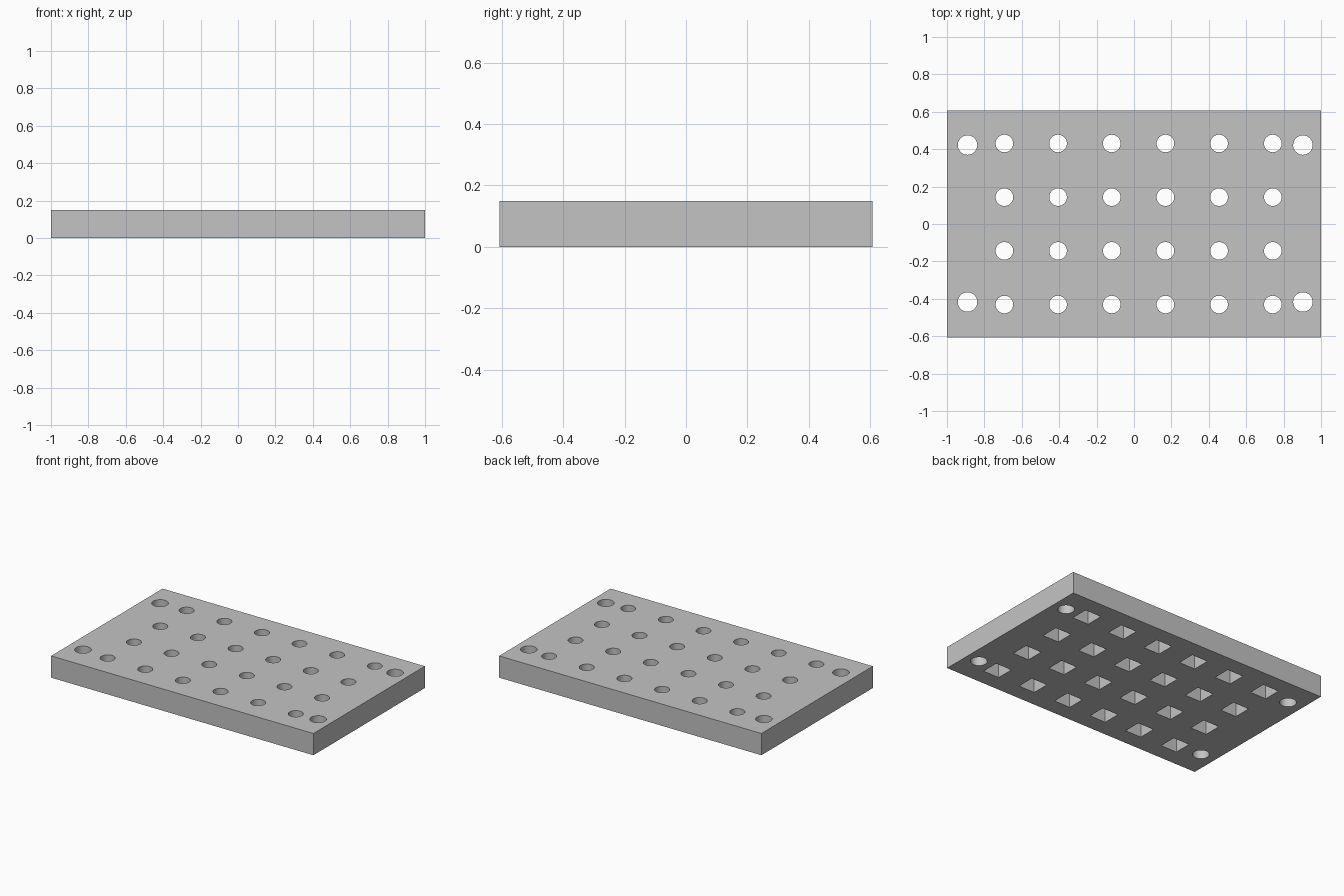
import bpy, bmesh
from mathutils import Matrix, Vector

if "Cube" in bpy.data.objects:
    bpy.data.objects.remove(bpy.data.objects["Cube"], do_unlink=True)

LENGTH, WIDTH, HEIGHT = 2.0, 1.214, 0.15
PITCH = 0.287
POCKET_SIZE, POCKET_DEPTH = 0.122, 0.10

grid = [(-0.693 + PITCH * i, PITCH * (j - 1.5)) for i in range(6) for j in range(4)]
corners = [(x, y) for x in (-0.89, 0.903) for y in (-0.417, 0.422)]


def add_box(bm, centre, size):
    m = Matrix.Translation(centre) @ Matrix.Diagonal(Vector((*size, 1)))
    bmesh.ops.create_cube(bm, size=1, matrix=m)


def add_pin(bm, x, y, radius):
    bmesh.ops.create_cone(bm, cap_ends=True, segments=48, radius1=radius, radius2=radius,
                          depth=HEIGHT * 2, matrix=Matrix.Translation((x, y, HEIGHT / 2)))


def make_object(name, bm):
    mesh = bpy.data.meshes.new(name)
    bm.to_mesh(mesh)
    bm.free()
    obj = bpy.data.objects.new(name, mesh)
    bpy.context.collection.objects.link(obj)
    return obj


def cut(target, cutter):
    cutter.hide_render = True
    mod = target.modifiers.new("cut", 'BOOLEAN')
    mod.operation = 'DIFFERENCE'
    mod.solver = 'EXACT'
    mod.object = cutter
    bpy.context.view_layer.objects.active = target
    bpy.ops.object.modifier_apply(modifier=mod.name)
    bpy.data.objects.remove(cutter, do_unlink=True)


# Solid plate
bm = bmesh.new()
add_box(bm, (0, 0, HEIGHT / 2), (LENGTH, WIDTH, HEIGHT))
plate = make_object("perforated_plate", bm)

# Square pockets in the underside
bm = bmesh.new()
for x, y in grid:
    add_box(bm, (x, y, 0), (POCKET_SIZE, POCKET_SIZE, POCKET_DEPTH * 2))
cut(plate, make_object("pocket_cutter", bm))

# Round holes through the plate, slightly larger at the corners
bm = bmesh.new()
for x, y in grid:
    add_pin(bm, x, y, 0.047)
for x, y in corners:
    add_pin(bm, x, y, 0.052)
cut(plate, make_object("hole_cutter", bm))

# Grey finish
grey = bpy.data.materials.new("light_grey")
grey.use_nodes = True
colour = (0.55, 0.55, 0.55, 1)
grey.diffuse_color = colour
grey.node_tree.nodes["Principled BSDF"].inputs["Base Color"].default_value = colour
plate.data.materials.clear()
plate.data.materials.append(grey)
for poly in plate.data.polygons:
    poly.material_index = 0

# Smooth hole walls, crisp edges
bpy.ops.object.select_all(action='DESELECT')
plate.select_set(True)
bpy.context.view_layer.objects.active = plate
bpy.ops.object.shade_smooth_by_angle()
